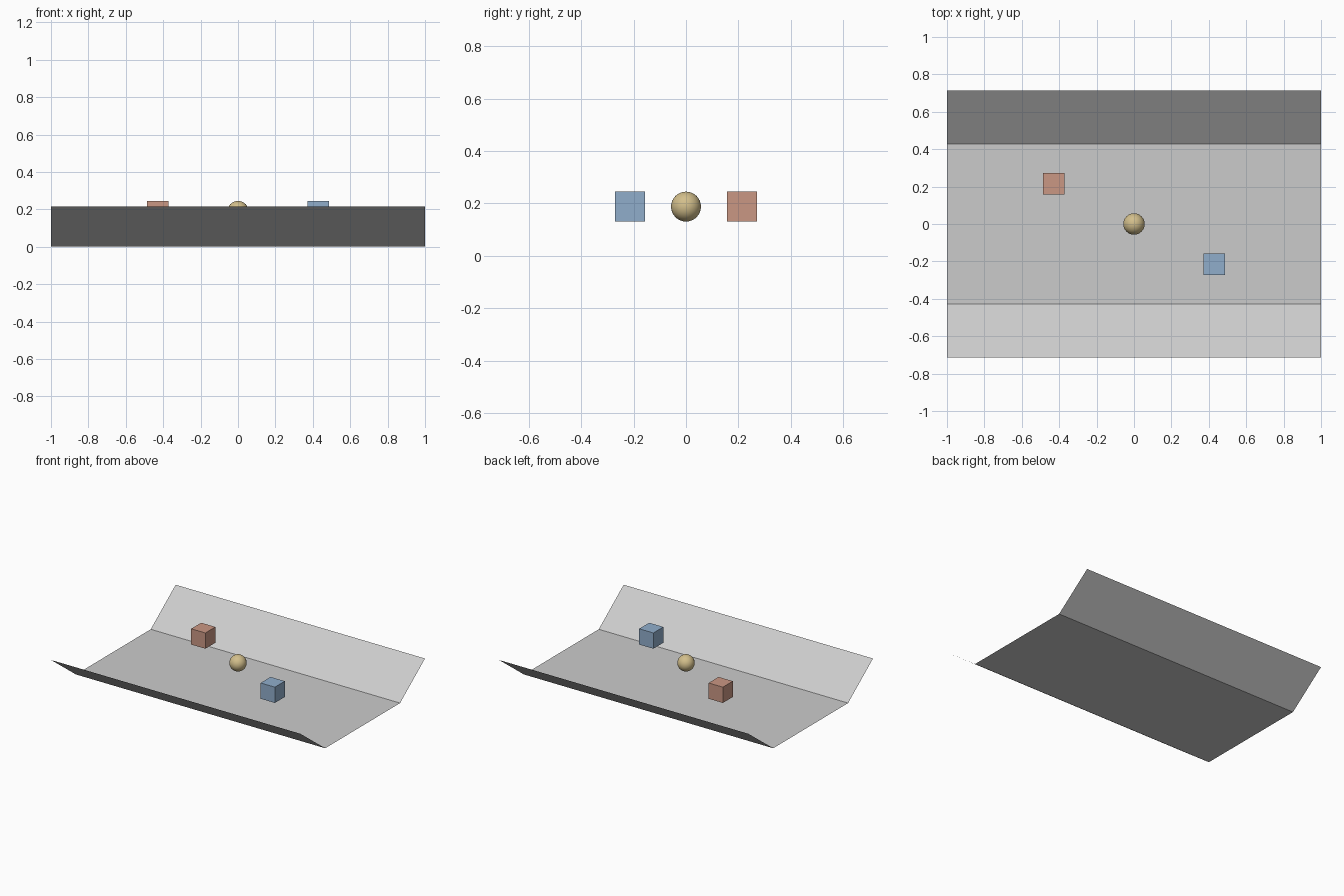
import bpy, bmesh

if "Cube" in bpy.data.objects:
    bpy.data.objects.remove(bpy.data.objects["Cube"])

HALF_LEN = 1.0
Z = 0.188      # height of the floating items
SIZE = 0.1143  # box edge and ball diameter


def paint(obj, rgb):
    mat = bpy.data.materials.new(obj.name + "_colour")
    mat.diffuse_color = (*rgb, 1)
    mat.use_nodes = True
    mat.node_tree.nodes["Principled BSDF"].inputs["Base Color"].default_value = mat.diffuse_color
    obj.data.materials.append(mat)


# Open tray: a thin folded sheet, one profile extruded along x
profile = [(-0.714, 0.214), (-0.4286, 0), (0.4286, 0), (0.714, 0.214)]
bm = bmesh.new()
left = [bm.verts.new((-HALF_LEN, y, z)) for y, z in profile]
right = [bm.verts.new((HALF_LEN, y, z)) for y, z in profile]
for i in range(len(profile) - 1):
    bm.faces.new((left[i], right[i], right[i + 1], left[i + 1]))
mesh = bpy.data.meshes.new("tray")
bm.to_mesh(mesh)
bm.free()
bpy.context.collection.objects.link(bpy.data.objects.new("tray", mesh))

# Two boxes, diagonally opposite each other
for name, side, rgb in (("red_box", -1, (0.59, 0.31, 0.23)),
                        ("blue_box", 1, (0.28, 0.42, 0.60))):
    bpy.ops.mesh.primitive_cube_add(size=SIZE, location=(side * 0.4286, -side * 0.2143, Z))
    box = bpy.context.object
    box.name = name
    paint(box, rgb)

# Ball in the middle
bpy.ops.mesh.primitive_uv_sphere_add(segments=32, ring_count=16, radius=SIZE / 2, location=(0, 0, Z))
ball = bpy.context.object
ball.name = "ball"
bpy.ops.object.shade_smooth_by_angle()
paint(ball, (0.65, 0.52, 0.26))
